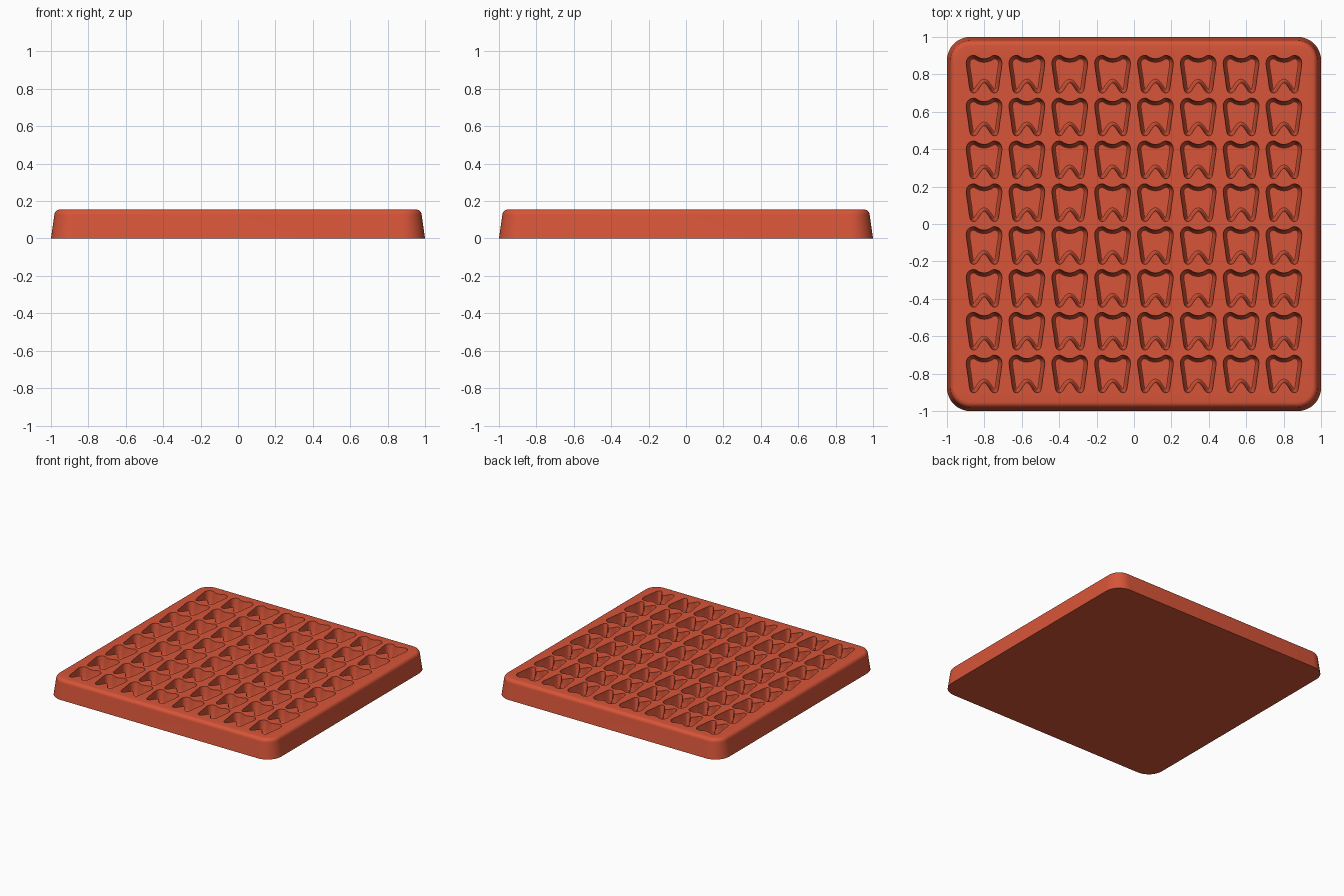
import bpy, bmesh, math
from mathutils import Vector

cube = bpy.data.objects.get("Cube")
if cube:
    bpy.data.objects.remove(cube)

HEIGHT = 0.155
FLOOR = 0.05
PITCH = 0.229
COUNT = 8

mat = bpy.data.materials.new("terracotta red")
mat.use_nodes = True
color = (0.68, 0.09, 0.04, 1)
mat.diffuse_color = color
mat.node_tree.nodes["Principled BSDF"].inputs["Base Color"].default_value = color


def rounded_square(half, radius, steps=10):
    """Counter-clockwise outline of a square with round corners."""
    pts = []
    for corner in range(4):
        mid = math.pi / 4 + corner * math.pi / 2
        cx = math.copysign(half - radius, math.cos(mid))
        cy = math.copysign(half - radius, math.sin(mid))
        for i in range(steps + 1):
            a = (corner + i / steps) * math.pi / 2
            pts.append(Vector((cx + radius * math.cos(a), cy + radius * math.sin(a))))
    return pts


def smooth_loop(ctrl, steps=4):
    """Closed Catmull-Rom curve through the control points."""
    out, n = [], len(ctrl)
    for i in range(n):
        a, b, c, d = (ctrl[(i + k) % n] for k in (-1, 0, 1, 2))
        for s in range(steps):
            t = s / steps
            out.append(0.5 * (2 * b + (c - a) * t + (2 * a - 5 * b + 4 * c - d) * t * t
                              + (3 * b - a - 3 * c + d) * t ** 3))
    return out


def inset(pts, dist):
    """Move a clockwise outline inward along its normals."""
    out = []
    for i, p in enumerate(pts):
        d = (pts[(i + 1) % len(pts)] - pts[i - 1]).normalized()
        out.append(p + Vector((d.y, -d.x)) * dist)
    return out


def ring(bm, pts, z, cx=0, cy=0):
    return [bm.verts.new((p.x + cx, p.y + cy, z)) for p in pts]


def loft(bm, rings):
    for lo, hi in zip(rings, rings[1:]):
        for i in range(len(lo)):
            j = (i + 1) % len(lo)
            bm.faces.new((lo[i], lo[j], hi[j], hi[i]))


def loop_edges(bm, verts):
    return [bm.edges.get((verts[i - 1], verts[i])) for i in range(len(verts))]


bm = bmesh.new()

# Tapered outer wall with a rounded upper edge
lip = 0.03
rings = [ring(bm, rounded_square(1.0, 0.125), 0)]
for i in range(7):
    a = i / 6 * math.pi / 2
    shrink = 0.018 + lip * (1 - math.cos(a))
    rings.append(ring(bm, rounded_square(1 - shrink, 0.125 - shrink),
                      HEIGHT - lip + lip * math.sin(a)))
loft(bm, rings)
bm.faces.new(rings[0][::-1])
top_edges = loop_edges(bm, rings[-1])

# Tooth outline, clockwise, mirrored from its right half
half = [(0.025, 0.087), (0.052, 0.100), (0.080, 0.092), (0.095, 0.066),
        (0.092, 0.025), (0.085, -0.02), (0.080, -0.06), (0.072, -0.092),
        (0.055, -0.101), (0.038, -0.092), (0.020, -0.065)]
ctrl = ([Vector((0, 0.082))] + [Vector(p) for p in half] + [Vector((0, -0.046))]
        + [Vector((-x, y)) for x, y in reversed(half)])
tooth = smooth_loop(ctrl)

# Cavities with sloping walls and a softened floor edge
levels = [(0, HEIGHT), (0.012, FLOOR + 0.012), (0.015, FLOOR + 0.004), (0.019, FLOOR)]
outlines = [(inset(tooth, d), z) for d, z in levels]
for row in range(COUNT):
    for col in range(COUNT):
        cx = (col - (COUNT - 1) / 2) * PITCH
        cy = (row - (COUNT - 1) / 2) * PITCH
        cavity = [ring(bm, pts, z, cx, cy) for pts, z in outlines]
        loft(bm, cavity)
        bm.faces.new(cavity[-1])
        top_edges += loop_edges(bm, cavity[0])

# Flat top around the cavities
bmesh.ops.triangle_fill(bm, edges=top_edges, use_beauty=True, normal=(0, 0, 1))
bmesh.ops.recalc_face_normals(bm, faces=bm.faces)

mesh = bpy.data.meshes.new("mold_tray")
bm.to_mesh(mesh)
bm.free()
mesh.materials.append(mat)
tray = bpy.data.objects.new("mold_tray", mesh)
bpy.context.collection.objects.link(tray)
bpy.context.view_layer.objects.active = tray
tray.select_set(True)
bpy.ops.object.shade_smooth_by_angle(angle=math.radians(35))
